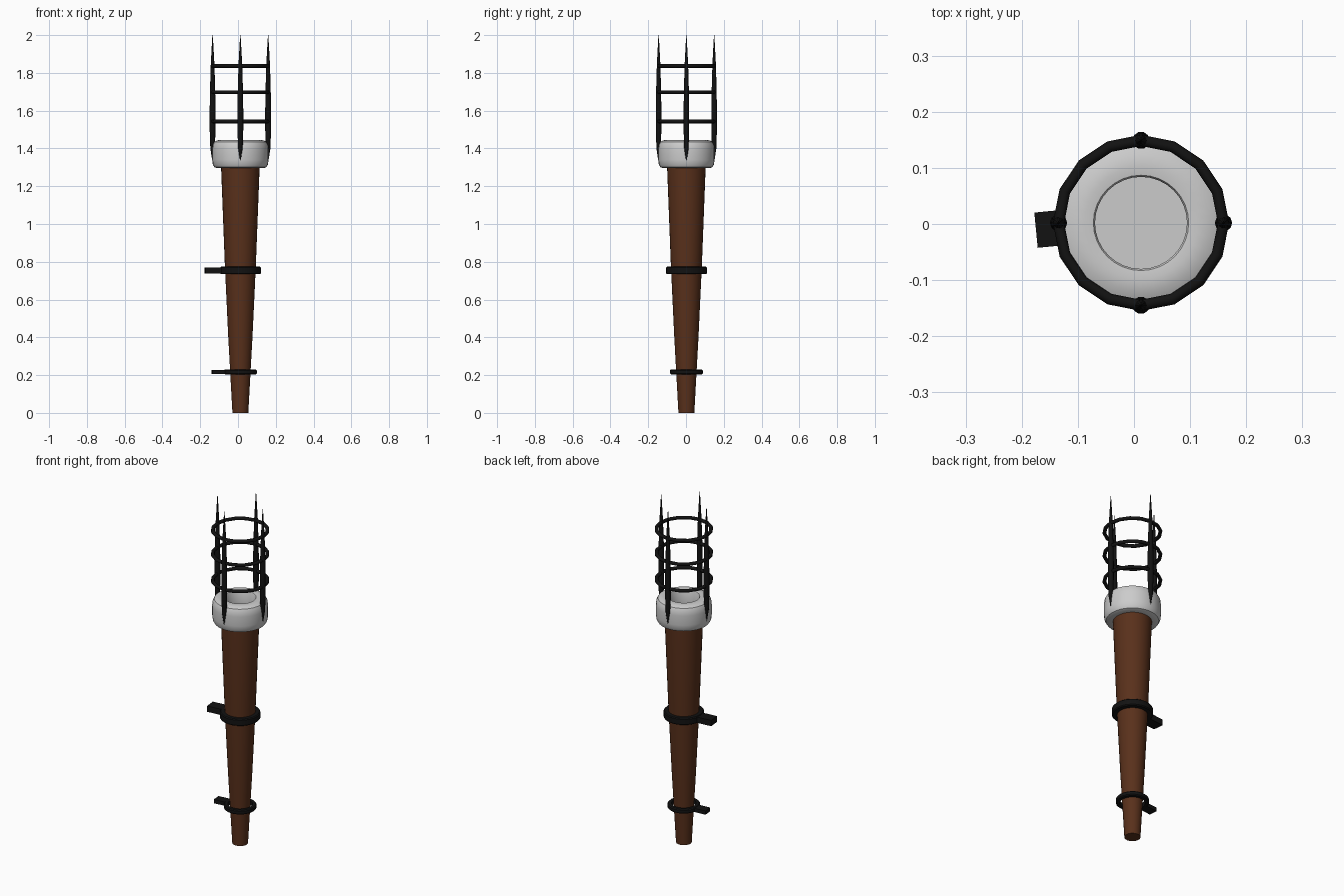
import bpy, bmesh, math

if "Cube" in bpy.data.objects:
    bpy.data.objects.remove(bpy.data.objects["Cube"])

CX, CY = 0.0125, 0.002


def material(name, color):
    m = bpy.data.materials.new(name)
    m.diffuse_color = (*color, 1)
    m.use_nodes = True
    m.node_tree.nodes["Principled BSDF"].inputs["Base Color"].default_value = m.diffuse_color
    return m


WOOD = material("wood", (0.10, 0.03, 0.011))
IRON = material("iron", (0.006, 0.006, 0.006))


def lathe(name, profile, segs, mat=None, loc=(CX, CY, 0), closed=False, angle=35):
    """Spin an (r, z) profile; open profiles get flat end caps."""
    bm = bmesh.new()
    rows = []
    for r, z in profile:
        rows.append([bm.verts.new((r * math.cos(2 * math.pi * i / segs),
                                   r * math.sin(2 * math.pi * i / segs), z))
                     for i in range(segs)])
    pairs = list(zip(rows, rows[1:]))
    if closed:
        pairs.append((rows[-1], rows[0]))
    else:
        bm.faces.new(rows[0][::-1])
        bm.faces.new(rows[-1])
    for a, b in pairs:
        for i in range(segs):
            j = (i + 1) % segs
            bm.faces.new((a[i], a[j], b[j], b[i]))
    bmesh.ops.recalc_face_normals(bm, faces=bm.faces)
    return finish(name, bm, mat, loc, angle)


def finish(name, bm, mat, loc, angle):
    me = bpy.data.meshes.new(name)
    bm.to_mesh(me)
    bm.free()
    ob = bpy.data.objects.new(name, me)
    bpy.context.collection.objects.link(ob)
    ob.location = loc
    if mat:
        me.materials.append(mat)
    bpy.ops.object.select_all(action='DESELECT')
    ob.select_set(True)
    bpy.context.view_layer.objects.active = ob
    if angle:
        bpy.ops.object.shade_smooth_by_angle(angle=math.radians(angle))
    return ob


# Tapered wooden handle
lathe("handle", [(0.042, 0), (0.053, 0.2), (0.064, 0.4), (0.082, 0.78),
                 (0.102, 1.30), (0.102, 1.33)], 32, WOOD)

# Rounded collar with a recess in the top
lathe("collar", [(0.09, 1.296), (0.125, 1.296), (0.138, 1.301), (0.146, 1.315),
                 (0.149, 1.34), (0.149, 1.395), (0.146, 1.42), (0.138, 1.435),
                 (0.122, 1.443), (0.10, 1.445), (0.085, 1.443), (0.082, 1.438),
                 (0.082, 1.365)], 32)

# Cage hoops
for k, z in enumerate((1.543, 1.698, 1.837)):
    tube = [(0.147 + 0.010 * math.cos(a), z + 0.010 * math.sin(a))
            for a in (i * math.pi / 4 for i in range(8))]
    lathe(f"cage_hoop_{k + 1}", tube, 16, IRON, closed=True, angle=50)

# Cage spikes, pointed at both ends
spike = [(0.002, 1.335), (0.012, 1.40), (0.0155, 1.50), (0.0155, 1.60),
         (0.0135, 1.72), (0.0095, 1.85), (0.004, 1.95), (0.001, 2.0)]
for k in range(4):
    a = k * math.pi / 2
    lathe(f"cage_spike_{k + 1}", spike, 10, IRON,
          (CX + 0.147 * math.cos(a), CY + 0.147 * math.sin(a), 0), angle=50)

# Mounting bands, each with a bracket reaching to the wall on the left
TILT = math.radians(5.5)
for name, z, r_in, r_out, h, reach, width in (
        ("upper", 0.754, 0.076, 0.108, 0.040, 0.188, 0.063),
        ("lower", 0.217, 0.066, 0.087, 0.026, 0.150, 0.050)):
    c = 0.005
    band = [(r_in, z - h / 2), (r_out - c, z - h / 2), (r_out, z - h / 2 + c),
            (r_out, z + h / 2 - c), (r_out - c, z + h / 2), (r_in, z + h / 2)]
    lathe(f"{name}_band", band, 24, IRON, closed=True)
    bm = bmesh.new()
    bmesh.ops.create_cube(bm, size=1)
    start = r_out - 0.012
    for v in bm.verts:
        v.co.x = -(start + reach) / 2 + v.co.x * (reach - start)
        v.co.y *= width
        v.co.z *= h * 0.85
    ob = finish(f"{name}_bracket", bm, IRON, (CX, CY + 0.005, z), 0)
    ob.rotation_euler.z = TILT
